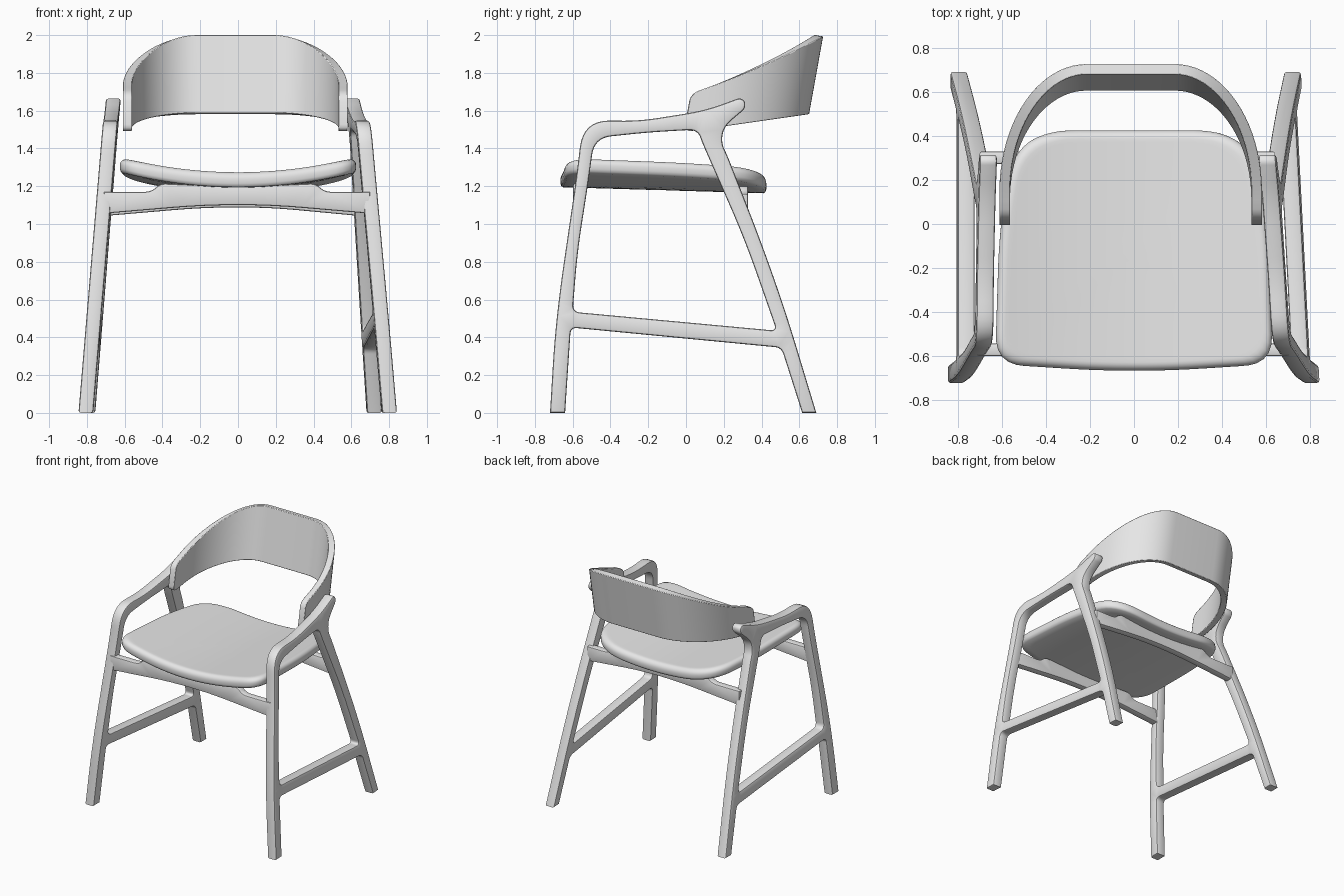
import bpy, bmesh, math
from mathutils import Vector

cube = bpy.data.objects.get("Cube")
if cube:
    bpy.data.objects.remove(cube, do_unlink=True)

grey = bpy.data.materials.new("light_grey")
grey.use_nodes = True
grey.diffuse_color = (0.8, 0.8, 0.8, 1)
grey.node_tree.nodes["Principled BSDF"].inputs["Base Color"].default_value = (0.8, 0.8, 0.8, 1)


def finish(name, bm, angle=35):
    bmesh.ops.recalc_face_normals(bm, faces=bm.faces[:])
    mesh = bpy.data.meshes.new(name)
    bm.to_mesh(mesh)
    bm.free()
    mesh.materials.append(grey)
    obj = bpy.data.objects.new(name, mesh)
    bpy.context.collection.objects.link(obj)
    bpy.ops.object.select_all(action='DESELECT')
    bpy.context.view_layer.objects.active = obj
    obj.select_set(True)
    bpy.ops.object.shade_smooth_by_angle(angle=math.radians(angle))
    return obj


def rounded(corners, n=8):
    """Closed outline; each corner is (a, b, setback of its curve)."""
    out = []
    for i, (a, b, r) in enumerate(corners):
        p = Vector((a, b))
        if r == 0:
            out.append(p)
            continue
        q0 = Vector(corners[i - 1][:2])
        q1 = Vector(corners[(i + 1) % len(corners)][:2])
        s = p + (q0 - p).normalized() * min(r, (q0 - p).length * 0.49)
        e = p + (q1 - p).normalized() * min(r, (q1 - p).length * 0.49)
        for k in range(n + 1):
            t = k / n
            out.append(s * (1 - t) ** 2 + p * 2 * t * (1 - t) + e * t * t)
    return out


def resample(pts, n):
    loop = pts + [pts[0]]
    lens = [(loop[i + 1] - loop[i]).length for i in range(len(pts))]
    step, out, i, base = sum(lens) / n, [], 0, 0.0
    for k in range(n):
        while base + lens[i] < k * step:
            base += lens[i]
            i += 1
        out.append(loop[i].lerp(loop[i + 1], (k * step - base) / lens[i]))
    return out


def inset(pts, d, hole):
    """Move an outline into the solid by d."""
    n = len(pts)
    area = sum(pts[i - 1].cross(pts[i]) for i in range(n))
    sign = (1 if area > 0 else -1) * (-1 if hole else 1)
    out = []
    for i, p in enumerate(pts):
        u = (p - pts[i - 1]).normalized()
        v = (pts[(i + 1) % n] - p).normalized()
        n1, n2 = Vector((-u.y, u.x)), Vector((-v.y, v.x))
        out.append(p + (n1 + n2) * (sign * d / max(0.3, 1 + n1.dot(n2))))
    return out


def bridge(bm, a, b):
    n = len(a)
    for i in range(n):
        bm.faces.new((a[i], a[(i + 1) % n], b[(i + 1) % n], b[i]))


def slab(name, loops, half, bevel, place):
    """Thick plate with eased edges; the first loop is outer, others are holes."""
    bm = bmesh.new()
    ease = [(half, bevel), (half - bevel * 0.3, bevel * 0.3), (half - bevel, 0)]
    steps = [(-h, d) for h, d in ease] + [(h, d) for h, d in reversed(ease)]
    caps = [[], []]
    for j, pts in enumerate(loops):
        rings = [[bm.verts.new(place(p.x, p.y, h)) for p in inset(pts, d, j > 0)]
                 for h, d in steps]
        for a, b in zip(rings, rings[1:]):
            bridge(bm, a, b)
        for cap, ring in zip(caps, (rings[0], rings[-1])):
            cap += [bm.edges.get((ring[i - 1], ring[i])) for i in range(len(ring))]
    for cap in caps:
        bmesh.ops.triangle_fill(bm, use_beauty=True, edges=cap)
    return finish(name, bm)


# Side frames: front leg, armrest, rear leg and stretcher in one piece
frame = rounded([
    (-.72, 0, 0), (-.69, .5, .3), (-.58, 1.25, .12), (-.545, 1.55, .17),
    (-.25, 1.545, .1), (.1, 1.6, .12), (.285, 1.668, .02), (.315, 1.65, .02),
    (.312, 1.61, .02), (.2, 1.515, .06), (.187, 1.43, .04), (.22, 1.36, .04),
    (.4, .9, .2), (.53, .53, .2), (.69, 0, 0), (.615, 0, 0),
    (.505, .345, .035), (-.61, .452, .035), (-.64, 0, 0)])
opening = rounded([
    (-.6, .535, .04), (.48, .435, .035), (.31, .92, .2), (.09, 1.42, .04),
    (.06, 1.5, .05), (-.2, 1.485, .1), (-.485, 1.455, .09),
    (-.52, 1.2, .15), (-.575, .85, .15)])
for name, side, foot, toe in (("left_frame", 1, .76, .06), ("right_frame", -1, .8, .008)):
    slab(name, [frame, opening], .039, .012,
         lambda y, z, h: (side * (foot - toe * y - .083 * z + h), y, z))


# Rails under the seat, arched below and raised to meet the seat
def rail(name, x0, x1, y, dz):
    pts = rounded([
        (x0, 1.055, 0), (0, 1.115, .5), (x1, 1.055, 0), (x1, 1.17, 0),
        (.46, 1.17, .04), (.41, 1.215, .03), (0, 1.195, .3),
        (-.41, 1.215, .03), (-.46, 1.17, .04), (x0, 1.17, 0)])
    slab(name, [pts], .029, .01, lambda x, z, h: (x, y + h, z + dz))


rail("front_rail", -.71, .7, -.57, 0)
rail("rear_rail", -.7, .64, .3, -.012)

# Saddle seat: concentric rings with a rounded top edge
outline = resample(rounded([
    (0, -.675, .35), (.63, -.635, .13), (.61, 0, .2), (.53, .425, .26),
    (-.53, .425, .26), (-.61, 0, .2), (-.63, -.635, .13)]), 112)
centre = Vector((0, -.12))
inner = [.1, .25, .4, .55, .7, .82, .9]
section = [(s, -.04) for s in inner] + [(.975, -.04), (.992, -.033), (1, -.02)]
section += [(1 - .07 * (1 - math.cos(a)), .04 * math.sin(a))
            for a in (math.radians(k * 15) for k in range(7))]
section += [(s, .04) for s in reversed(inner)]
bm = bmesh.new()
rings = []
for s, dz in section:
    ring = []
    for p in outline:
        x, y = centre + (p - centre) * s
        ring.append(bm.verts.new((x, y, 1.215 - .03 * y + .075 * (x / .6) ** 2 + dz)))
    rings.append(ring)
for a, b in zip(rings, rings[1:]):
    bridge(bm, a, b)
bm.faces.new(rings[0])
bm.faces.new(rings[-1])
finish("seat", bm, 45)

# Bent backrest: leaning U-shaped band, tall behind and low at the ends
half_path = [Vector((.595, .08 + d)) for d in (0, .004, .012, .024, .04, .08)]
for k in range(21):
    a = math.radians(k * 4.5)
    half_path.append(Vector((.2 + .395 * math.cos(a), .2 + .527 * math.sin(a))))
path = half_path + [Vector((-p.x, p.y)) for p in reversed(half_path)]
corner = .04
bm = bmesh.new()
columns = []
for p in path:
    short = min(corner, max(0, corner - (p.y - .08)))
    cut = corner - math.sqrt(corner ** 2 - short ** 2)
    low = 1.475 + .145 * p.y + cut
    high = 1.665 + .32 * p.y + .18 * p.y ** 2 - cut
    columns.append([bm.verts.new((p.x - .015, p.y + .18 * (z - 2), z)) for z in (low, high)])
for a, b in zip(columns, columns[1:]):
    bm.faces.new((a[0], b[0], b[1], a[1]))
bmesh.ops.recalc_face_normals(bm, faces=bm.faces[:])
# Thicken towards the sitter
bm.normal_update()
middle = columns[len(columns) // 2][0].link_faces[0]
inward = 1 if middle.normal.y < 0 else -1
inside = {v: bm.verts.new(v.co + v.normal * inward * .048) for v in bm.verts[:]}
for f in bm.faces[:]:
    bm.faces.new([inside[v] for v in reversed(f.verts)])
for e in [e for e in bm.edges if len(e.link_faces) == 1 and e.verts[0] in inside]:
    a, b = e.verts
    bm.faces.new((a, b, inside[b], inside[a]))
backrest = finish("backrest", bm)
bevel = backrest.modifiers.new("eased_edges", 'BEVEL')
bevel.width = .006
bevel.segments = 2
bevel.limit_method = 'ANGLE'
bevel.angle_limit = math.radians(50)
